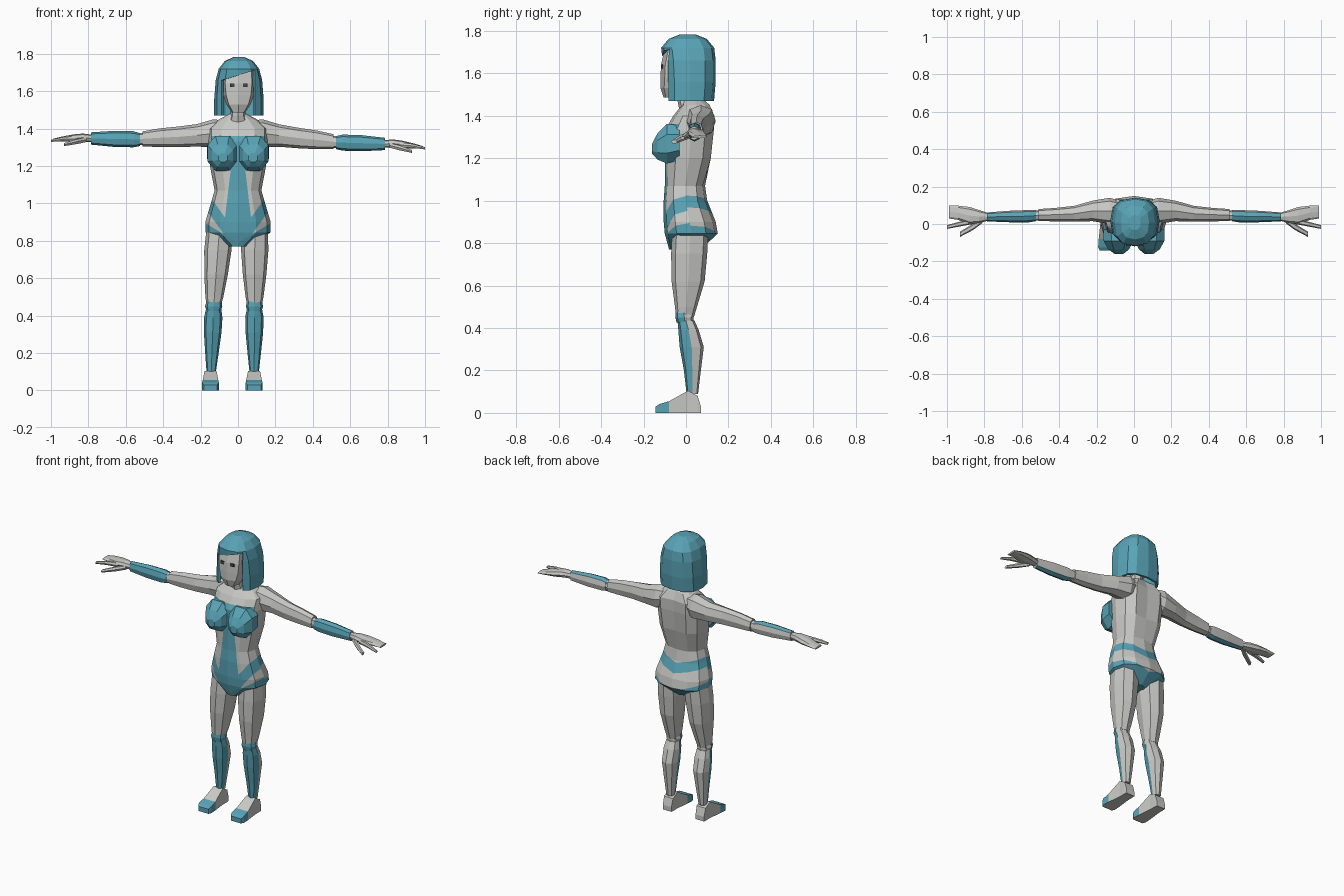
import bpy, bmesh
from math import sin, cos, pi, copysign
from mathutils import Vector

cube = bpy.data.objects.get("Cube")
if cube:
    bpy.data.objects.remove(cube, do_unlink=True)


def material(name, rgb):
    m = bpy.data.materials.new(name)
    m.use_nodes = True
    m.diffuse_color = (*rgb, 1)
    bsdf = m.node_tree.nodes["Principled BSDF"]
    bsdf.inputs["Base Color"].default_value = (*rgb, 1)
    bsdf.inputs["Roughness"].default_value = 0.8
    return m


GREY = material("pale grey", (0.58, 0.58, 0.56))
TEAL = material("teal blue", (0.10, 0.37, 0.47))
DARK = material("dark grey", (0.06, 0.06, 0.06))
AXES = {"x": lambda p, a, b: (p, a, b),
        "y": lambda p, a, b: (a, p, b),
        "z": lambda p, a, b: (a, b, p)}


def power(v, e):
    return copysign(abs(v) ** e, v) if abs(v) > 1e-6 else 0


def loft(axis, rings, n=8, e=0.85, turn=0, caps=True):
    """Skin rings of (position, centre a, centre b, radius a, radius b)."""
    bm = bmesh.new()
    loops = []
    for p, ca, cb, ra, rb in rings:
        angles = [2 * pi * (k + turn) / n for k in range(n)]
        loops.append([bm.verts.new(AXES[axis](
            p, ca + ra * power(cos(t), e), cb + rb * power(sin(t), e))) for t in angles])
    for lo, hi in zip(loops, loops[1:]):
        for k in range(n):
            j = (k + 1) % n
            bm.faces.new((lo[k], lo[j], hi[j], hi[k]))
    bm.faces.new(loops[-1])
    if caps:
        bm.faces.new(loops[0][::-1])
    bmesh.ops.recalc_face_normals(bm, faces=bm.faces)
    bm.normal_update()
    return bm


def cut(bm, point, normal, keep=lambda c, n: True):
    """Score a straight line into the faces picked by a rule."""
    bm.normal_update()
    faces = [f for f in bm.faces if keep(f.calc_center_median(), f.normal)]
    parts = set(faces)
    for f in faces:
        parts.update(f.edges, f.verts)
    bmesh.ops.bisect_plane(bm, geom=list(parts), plane_co=point, plane_no=normal, dist=1e-5)


def finish(name, bm, teal=lambda c, n: False):
    bm.normal_update()
    for f in bm.faces:
        f.material_index = int(teal(f.calc_center_median(), f.normal))
    mesh = bpy.data.meshes.new(name)
    bm.to_mesh(mesh)
    bm.free()
    for m in (GREY, TEAL):
        mesh.materials.append(m)
    ob = bpy.data.objects.new(name, mesh)
    bpy.context.collection.objects.link(ob)
    return ob


def everywhere(c, n):
    return True


# Torso: half width, front and back at each height
profile = [(.77, .05, -.08, .07), (.845, .175, -.10, .15), (.9, .175, -.105, .14),
           (1, .145, -.105, .1), (1.07, .125, -.1, .09), (1.2, .15, -.1, .13),
           (1.33, .16, -.1, .145), (1.4, .16, -.06, .145), (1.45, .1, -.02, .12),
           (1.48, .045, -.01, .08)]
torso = loft("z", [(z, 0, (f + b) / 2, w, (b - f) / 2) for z, w, f, b in profile], 12)
for v in torso.verts:  # spine groove
    if v.co.y > 0.05 and abs(v.co.x) < 0.01 and 1.1 < v.co.z < 1.46:
        v.co.y -= 0.02


# Suit lines as (slope, height) of z = height + slope * |x|
FRONT = [(1.4, .827), (1.4, .73), (.6, .79)]
BACK = [(.25, .99), (.25, .93), (.3, .83)]
for s in (-1, 1):
    for lines, facing in ((FRONT, -1), (BACK, 1)):
        for slope, height in lines:
            cut(torso, (0, 0, height), (-slope * s, 0, 1),
                lambda c, n: c.x * s > 0 and n.y * facing > 0 and c.z < 1.12)
    cut(torso, (.04 * s, 0, 1.17), (s, 0, .12),
        lambda c, n: c.x * s > 0 and n.y < 0 and c.z < 1.25)
for z in (1.18, 1.36):
    cut(torso, (0, 0, z), (0, 0, 1), lambda c, n: n.y < 0)


def suit(c, n):
    x = abs(c.x)
    top, low, hip = [c.z - slope * x - h for slope, h in (FRONT if n.y < 0 else BACK)]
    if n.y < -.2 and 1.18 < c.z < 1.36 and c.y < -.04:
        return True
    stripe = n.y < 0 and c.z < 1.2 and x < .04 + .12 * (1.17 - c.z)
    return stripe or hip < 0 or (top < 0 < low)


finish("torso", torso, suit)

# Chest cups
for s, side in ((-1, "right"), (1, "left")):
    cup = loft("y", [(-.03, .085 * s, 1.275, .085, .085), (-.09, .083 * s, 1.268, .085, .1),
                     (-.135, .082 * s, 1.255, .06, .065), (-.16, .08 * s, 1.245, .025, .025)],
               8, .85, .5)
    finish(side + "_chest_cup", cup, everywhere)

# Neck and head
finish("neck", loft("z", [(1.42, 0, .03, .055, .06), (1.47, 0, .01, .04, .05),
                          (1.55, 0, .01, .042, .05)]))
finish("head", loft("z", [(1.485, .003, -.05, .035, .055), (1.53, .003, -.03, .065, .09),
                          (1.58, .003, -.015, .082, .105), (1.64, .003, -.01, .088, .108),
                          (1.72, .003, 0, .085, .1), (1.75, .003, 0, .06, .08)], 8, .6))

# Eyes
for s, side in ((-1, "right"), (1, "left")):
    bpy.ops.mesh.primitive_cube_add(size=1, location=(.003 + .035 * s, -.112, 1.632))
    eye = bpy.context.object
    eye.name = side + "_eye"
    eye.scale = (.024, .009, .018)
    eye.data.materials.append(DARK)

# Bobbed hair with a sloping fringe
hair = loft("z", [(1.47, .005, .015, .132, .117), (1.56, .005, .018, .132, .122),
                  (1.66, .005, .015, .124, .125), (1.72, .005, .008, .108, .125),
                  (1.762, .005, .008, .075, .09), (1.782, .005, .008, .03, .04)],
            12, .75, 0, False)


def front(c, n):
    return c.y < 0 and n.y < -.1


for x in (-.088, .092):
    cut(hair, (x, 0, 0), (1, 0, 0), front)
fringe, slope = 1.685, .3
cut(hair, (0, 0, fringe), (-slope, 0, 1), front)
opening = [f for f in hair.faces for c in [f.calc_center_median()]
           if c.y < 0 and -.088 < c.x < .092 and c.z < fringe + slope * c.x]
bmesh.ops.delete(hair, geom=opening, context="FACES")
shell = finish("hair", hair, everywhere).modifiers.new("thickness", "SOLIDIFY")
shell.thickness = 0.015

# Arms, the right one held a little higher
for s, side in ((-1, "right"), (1, "left")):
    def limb(part, rings, teal=lambda c, n: False, n=8, turn=0):
        lift = .05 if s < 0 else 0
        finish(side + "_" + part, loft("x", [
            (x * s, y, z + lift * max(0, x - .2), ry, rz)
            for x, y, z, ry, rz in rings], n, .85, turn), teal)

    limb("upper_arm", [(.06, .06, 1.39, .06, .05), (.13, .07, 1.375, .07, .075),
                       (.22, .07, 1.363, .055, .06), (.32, .055, 1.35, .042, .055),
                       (.42, .05, 1.34, .036, .05), (.51, .048, 1.33, .032, .04)])
    limb("elbow", [(.48, .048, 1.33, .027, .032), (.56, .042, 1.325, .027, .032)])
    limb("forearm", [(.525, .045, 1.325, .03, .035), (.56, .042, 1.325, .033, .043),
                     (.66, .04, 1.322, .031, .043), (.785, .038, 1.318, .024, .033)],
         lambda c, n: n.y < .5 and abs(n.x) < .8)
    limb("palm", [(.77, .038, 1.318, .018, .02), (.83, .04, 1.32, .035, .022),
                  (.88, .045, 1.315, .046, .02), (.94, .06, 1.308, .038, .013),
                  (.99, .065, 1.3, .035, .006)])
    limb("index_finger", [(.86, .015, 1.313, .015, .015), (.93, .0, 1.308, .013, .012),
                          (1, -.016, 1.295, .01, .007)], n=6)
    limb("thumb", [(.81, .02, 1.31, .015, .014), (.86, -.015, 1.298, .017, .015),
                   (.93, -.055, 1.278, .014, .009)], n=6)


# Legs: each path gives the sideways centre from hip to foot
def shin_front(c, n):
    return n.y < -.15 and abs(n.z) < .8


for side, hip, knee, foot in (("right", -.1, -.13, -.147), ("left", .09, .088, .086)):
    def along(z):
        if z > .45:
            return knee + (hip - knee) * (z - .45) / .4
        return foot + (knee - foot) * z / .45

    def leg(part, rings, teal=lambda c, n: False):
        finish(side + "_" + part, loft("z", [
            (z, along(z), y, rx, ry) for z, y, rx, ry in rings], 8, .8), teal)

    leg("thigh", [(.45, -.005, .038, .042), (.5, 0, .048, .052), (.62, .01, .063, .078),
                  (.75, .015, .073, .085), (.85, .02, .07, .085)])
    leg("knee", [(.425, -.005, .038, .04), (.45, -.008, .046, .042),
                 (.485, -.01, .038, .038)], shin_front)
    leg("shin", [(.09, .03, .024, .027), (.2, .03, .036, .04), (.31, .027, .047, .057),
                 (.39, .012, .049, .048), (.435, 0, .041, .04)], shin_front)

    # Foot: top height and half width from heel to toe
    sole = [(.07, .03, .03), (.055, .08, .032), (.01, .105, .032),
            (-.08, .055, .042), (-.125, .042, .045), (-.143, .03, .036)]
    shape = loft("y", [(y, foot, h / 2, w * 1.41, h / 2 * 1.41) for y, h, w in sole], 4, 1, .5)
    finish(side + "_foot", shape, lambda c, n: c.y < -.085 and n.z > -.8)
